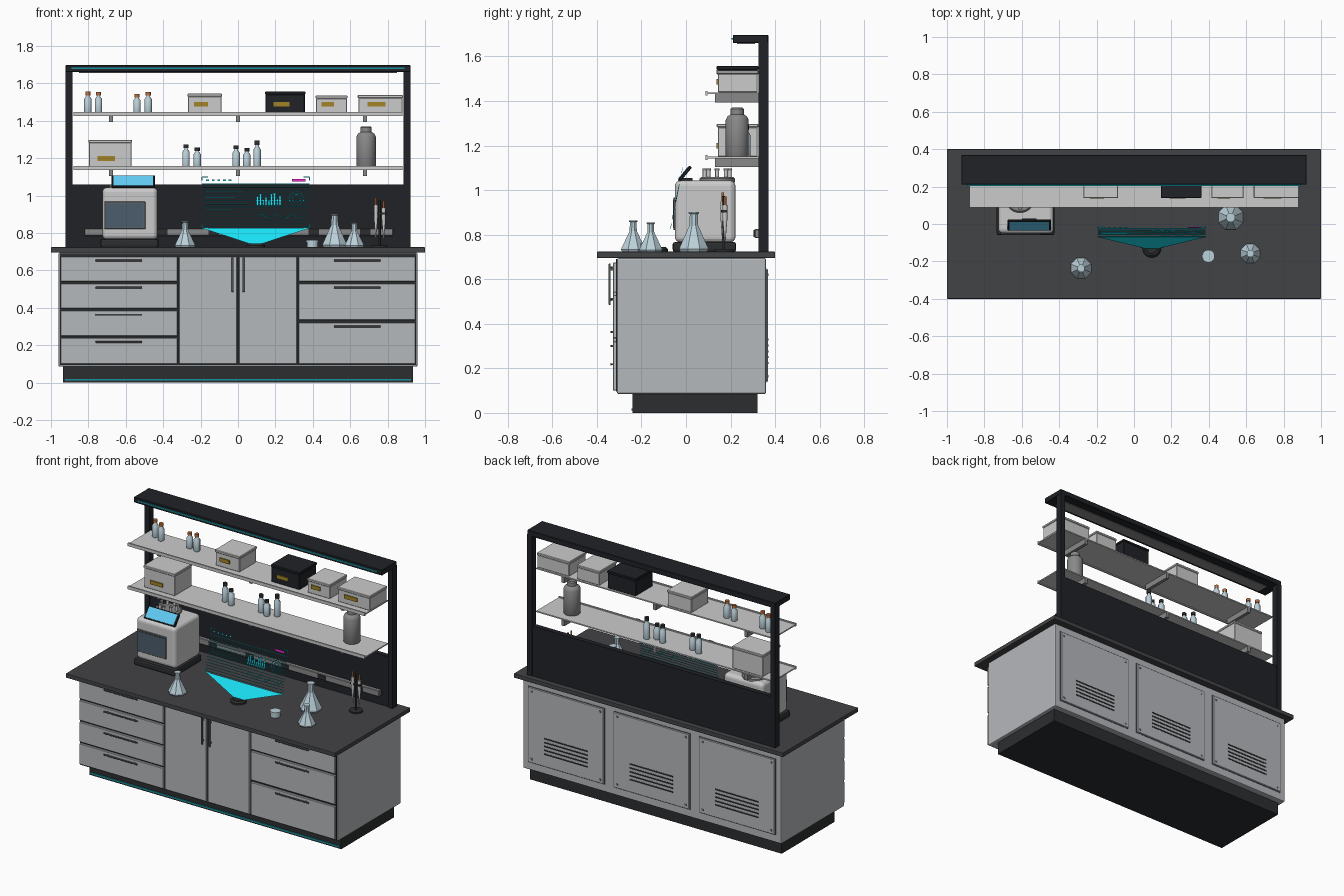
import bpy, bmesh, math
from mathutils import Vector, Matrix

if "Cube" in bpy.data.objects:
    bpy.data.objects.remove(bpy.data.objects["Cube"])


def mat(name, r, g, b):
    m = bpy.data.materials.new(name)
    m.diffuse_color = (r, g, b, 1)
    m.use_nodes = True
    m.node_tree.nodes["Principled BSDF"].inputs["Base Color"].default_value = m.diffuse_color
    return m


STEEL = mat("steel", .46, .48, .5)
COUNTER = mat("counter", .055, .056, .06)
BLACK = mat("black", .014, .016, .02)
DARK = mat("dark", .025, .027, .028)
TRIM = mat("handle_grey", .13, .135, .14)
WHITE = mat("white", .66, .67, .68)
GREY = mat("grey", .25, .25, .25)
GLASS = mat("glass", .5, .64, .7)
WINDOW = mat("window", .07, .11, .15)
CYAN = mat("cyan", .01, .75, .9)
SCREEN = mat("screen", .12, .6, .9)
TEAL = mat("teal", .01, .3, .36)
PINK = mat("magenta", .8, .02, .6)
GOLD = mat("gold", .36, .23, .02)
ORANGE = mat("orange", .5, .16, .05)


def finish(name, bm, m, bevel=0, segs=2):
    me = bpy.data.meshes.new(name)
    bmesh.ops.recalc_face_normals(bm, faces=bm.faces)
    bm.to_mesh(me)
    bm.free()
    o = bpy.data.objects.new(name, me)
    bpy.context.collection.objects.link(o)
    if m:
        me.materials.append(m)
    if bevel:
        b = o.modifiers.new("bevel", 'BEVEL')
        b.width, b.segments = bevel, segs
    return o


def boxes(name, dims, m=None, bevel=0, segs=2, xf=Matrix()):
    """One object from (x0,x1,y0,y1,z0,z1) boxes."""
    bm = bmesh.new()
    for x0, x1, y0, y1, z0, z1 in dims:
        mt = (xf @ Matrix.Translation(((x0+x1)/2, (y0+y1)/2, (z0+z1)/2))
              @ Matrix.Diagonal((x1-x0, y1-y0, z1-z0, 1)))
        bmesh.ops.create_cube(bm, size=1, matrix=mt)
    return finish(name, bm, m, bevel, segs)


def lathe(name, profile, spots, m=None, n=16, smooth=True):
    """Revolve (r,z) profile at every (x,y,z,height scale) spot."""
    bm = bmesh.new()
    for x, y, z, s in spots:
        rings = [[bm.verts.new((x + r*math.cos(2*math.pi*(i+.5)/n),
                                y + r*math.sin(2*math.pi*(i+.5)/n), z + h*s))
                  for i in range(n)] for r, h in profile]
        for a, b in zip(rings, rings[1:]):
            for i in range(n):
                bm.faces.new((a[i], a[(i+1) % n], b[(i+1) % n], b[i]))
        bm.faces.new(rings[0])
        bm.faces.new(rings[-1])
    o = finish(name, bm, m)
    if smooth:
        o.data.shade_smooth()
        bpy.context.view_layer.objects.active = o
        o.select_set(True)
        bpy.ops.object.shade_smooth_by_angle(angle=math.radians(40))
        o.select_set(False)
    return o


# Cabinet body, plinth and worktop
boxes("plinth", [(-.935, .935, -.24, .32, 0, .09)], DARK)
boxes("plinth_light", [(-.925, .925, -.245, -.24, .01, .02)], TEAL)
boxes("cabinet", [(-.96, .96, -.31, .36, .085, .695)], STEEL, .008)
boxes("front_gap_panel", [(-.952, .952, -.314, -.308, .095, .69)], DARK)
boxes("countertop", [(-1, 1, -.4, .4, .695, .724)], COUNTER, .004)

# Drawers and doors with bar handles
fronts, bars, posts = [], [], []
for cx, rows in ((-.637, ((.54, .675), (.395, .53), (.25, .385), (.1, .24))),
                 (.637, ((.54, .675), (.335, .53), (.1, .322)))):
    for z0, z1 in rows:
        fronts.append((cx-.313, cx+.313, -.328, -.312, z0, z1))
        h = z1 - .022
        bars.append((cx-.125, cx+.125, -.34, -.334, h-.005, h+.005))
        posts += [(cx+d-.004, cx+d+.004, -.335, -.327, h-.004, h+.004) for d in (-.1, .1)]
for s in (-1, 1):
    a, b = sorted((s*.005, s*.316))
    fronts.append((a, b, -.328, -.312, .1, .675))
    bars.append((s*.029-.006, s*.029+.006, -.347, -.338, .485, .67))
    posts += [(s*.029-.005, s*.029+.005, -.34, -.327, z-.005, z+.005) for z in (.51, .645)]
boxes("drawer_and_door_fronts", fronts, STEEL, .003, 1)
boxes("handles", bars, TRIM, .002, 1)
boxes("handle_posts", posts, TRIM)

# Rear service panels with vents and screws
panels, vents, screws, gaps = [], [], [], []
for cx in (-.635, 0, .635):
    gaps.append((cx-.284, cx+.284, .358, .362, .136, .649))
    panels.append((cx-.28, cx+.28, .36, .368, .14, .645))
    vents += [(cx-.16, cx+.16, .366, .37, .22+i*.026, .229+i*.026) for i in range(5)]
    screws += [(cx+dx-.006, cx+dx+.006, .366, .371, z-.006, z+.006)
               for dx in (-.255, .255) for z in (.165, .62)]
boxes("service_panel_gaps", gaps, TRIM)
boxes("service_panels", panels, STEEL, .003, 1)
boxes("vent_slots", vents, DARK)
boxes("panel_screws", screws, GREY)

# Back frame, canopy and lights
boxes("backsplash", [(-.89, .89, .332, .366, .72, 1.06)], BLACK)
boxes("frame_posts", [(s*.903-.018, s*.903+.018, .325, .37, .72, 1.67) for s in (-1, 1)], BLACK)
boxes("canopy", [(-.922, .922, .21, .37, 1.66, 1.697)], BLACK, .003, 1)
boxes("canopy_light", [(-.89, .89, .204, .211, 1.676, 1.684)], TEAL)
boxes("canopy_lamp", [(-.85, .85, .23, .31, 1.655, 1.661)], GREY)
boxes("power_rail", [(-.82, .83, .308, .334, .785, .825)], GREY, .003, 1)
boxes("power_sockets", [(x-.028, x+.028, .303, .31, .79, .82)
                        for x in (-.68, -.405, -.13, .13, .405, .68)], DARK)

# Shelves with lips and brackets
for label, z in (("lower", 1.136), ("upper", 1.425)):
    boxes(label + "_shelf", [(-.88, .88, .095, .332, z+.006, z+.014),
                             (-.88, .88, .087, .097, z, z+.021)], WHITE)
    boxes(label + "_shelf_brackets", [(x-.011, x+.011, .13, .335, z-.032, z+.006)
                                      for x in (-.68, 0, .68)], GREY)

# Storage boxes with lids and labels
LO, HI = 1.15, 1.439
crates = [("a", -.27, -.085, HI, 1.545, WHITE), ("b", .145, .36, HI, 1.557, BLACK),
          ("c", .415, .585, HI, 1.535, WHITE), ("d", .64, .882, HI, 1.538, WHITE),
          ("e", -.80, -.567, LO, 1.298, WHITE)]
tags = []
for n, a, b, z0, z1, m in crates:
    boxes("storage_box_" + n, [(a+.003, b-.003, .143, .322, z0, z1-.015),
                               (a, b, .138, .325, z1-.016, z1)], m, .003, 1)
    c, w = (a+b)/2 - .02, (b-a)*.2
    tags.append((c-w, c+w, .136, .145, z0+.036, z0+.061))
boxes("box_labels", tags, GOLD)

# Reagent bottles and caps
body = [(.022, 0), (.024, .004), (.024, .075), (.011, .09), (.011, .1)]
cap = [(.014, .094), (.014, .113)]
up = [(-.803, .27, HI, 1.03), (-.746, .25, HI, 1.01), (-.54, .26, HI, .92), (-.48, .25, HI, 1.01)]
low = [(-.278, .26, LO, 1.1), (-.218, .24, LO, .95), (-.01, .26, LO, 1.05),
       (.047, .24, LO, .92), (.102, .27, LO, 1.27)]
lathe("bottles", [(r*.85, h) for r, h in body], up + low, GLASS, 12)
lathe("orange_caps", cap, up, ORANGE, 12)
lathe("dark_caps", cap, low, DARK, 12)
lathe("large_canister", [(.048, 0), (.052, .006), (.052, .165), (.045, .18), (.03, .19),
                         (.03, .215), (.024, .22)], [(.685, .23, LO, 1)], GREY, 24)

# Analyser: base, shell, window, screen and sample carousel
boxes("analyser_base", [(-.735, -.425, -.06, .225, .722, .768)], DARK, .012)
boxes("analyser_body", [(-.725, -.43, -.05, .222, .765, 1.043)], WHITE, .025, 4)
boxes("analyser_window_frame", [(-.715, -.495, -.056, -.045, .82, .968)], TRIM, .003, 1)
boxes("analyser_window", [(-.705, -.505, -.059, -.05, .83, .958)], WINDOW)
tilt = Matrix.Translation((-.56, -.006, 1.074)) @ Matrix.Rotation(-.69, 4, 'X')
boxes("touchscreen_case", [(-.115, .115, -.006, .008, -.042, .042)], BLACK, .003, 1, tilt)
boxes("touchscreen", [(-.105, .105, -.009, -.005, -.035, .035)], SCREEN, xf=tilt)
boxes("touchscreen_foot", [(-.6, -.52, -.03, .03, 1.038, 1.055)], DARK)
cx, cy = -.61, .14
lathe("sample_carousel", [(.08, 1.035), (.08, 1.052), (.072, 1.06)], [(cx, cy, 0, 1)], GREY, 24)
ring = [(cx+.056*math.cos(i*math.pi/4), cy+.056*math.sin(i*math.pi/4), 1.055, 1) for i in range(8)]
lathe("sample_tubes", [(.009, 0), (.009, .035)], ring, WHITE, 10)
lathe("sample_tube_caps", [(.011, .033), (.011, .043)], ring, GREY, 10)

# Faceted flasks and small dish
flask = [(.92, 0), (1, .06), (.95, .12), (.3, .66), (.27, .95), (.36, .96), (.36, 1)]
for n, x, y, r, h in (("left", -.283, -.237, .059, .14), ("tall", .517, .035, .071, .178),
                      ("right", .622, -.158, .056, .131)):
    lathe("flask_" + n, [(a*r, b*h) for a, b in flask], [(x, y, .724, 1)], GLASS, 8, False)
lathe("sample_dish", [(.03, 0), (.03, .026), (.034, .026), (.034, .038)],
      [(.398, -.172, .724, 1)], GLASS, 16)

# Pipette stand
lathe("pipette_stand", [(.042, 0), (.042, .009), (.006, .01), (.006, .25)],
      [(.758, .17, .724, 1)], DARK, 20)
boxes("pipette_holder", [(.722, .794, .158, .182, .9, .91)], DARK)
pip = [(.737, .165, .724, 1), (.779, .175, .724, .93)]
lathe("pipettes", [(.003, .05), (.007, .11), (.011, .16), (.011, .225)], pip, WHITE, 10)
lathe("pipette_plungers", [(.006, .224), (.006, .265)], pip, ORANGE, 10)

# Hologram projector and beam
lathe("projector", [(.05, 0), (.05, .01), (.04, .02), (.03, .02), (.028, .016)],
      [(.095, -.13, .724, 1)], DARK, 24)
bm = bmesh.new()
bm.faces.new([bm.verts.new(p) for p in ((-.193, -.07, .826), (.055, -.13, .745),
                                        (.135, -.13, .745), (.383, -.07, .826))])
finish("projection_beam", bm, CYAN)

# Hologram display: everything lies on one tilted plane, u right and v up
holo = Matrix.Translation((.095, -.07, .826)) @ Matrix.Rotation(-.197, 4, 'X')


def strip(u0, u1, v0, v1):
    return (u0, u1, -.001, .001, v0, v1)


boxes("holo_scan_lines", [strip(-.288, .288, v-.0016, v+.0016)
                          for v in [.008+i*.0178 for i in range(13)]], TEAL, xf=holo)
ui = [strip(-.288, .288, .238, .242)]
for s in (-1, 1):
    for v in (.002, .279):
        a, b = sorted((s*.288, s*.255))
        ui.append(strip(a, b, v-.002, v+.002))
        dv = .02 if v < .1 else -.02
        ui.append(strip(s*.287-.002, s*.287+.002, min(v, v+dv), max(v, v+dv)))
ui += [strip(-.265+i*.03, -.25+i*.03, .256, .266) for i in range(5)]
ui += [strip(-.27, -.27+w, v, v+.005) for w, v in ((.2, .2), (.16, .165), (.22, .13), (.14, .095))]
ui += [strip(i*.015+.005, i*.015+.015, .122, .122+h)
       for i, h in enumerate((.05, .065, .035, .048, .03, .06, .068, .04, .055))]
boxes("holo_interface", ui, CYAN, xf=holo)
boxes("holo_alert", [strip(.195, .265, .254, .268)], PINK, xf=holo)


def trace(name, pts, cyclic=False):
    cu = bpy.data.curves.new(name, 'CURVE')
    cu.dimensions, cu.bevel_depth, cu.bevel_resolution = '3D', .0022, 0
    sp = cu.splines.new('POLY')
    sp.points.add(len(pts)-1)
    for p, (u, v) in zip(sp.points, pts):
        p.co = (*(holo @ Vector((u, 0, v))), 1)
    sp.use_cyclic_u = cyclic
    o = bpy.data.objects.new(name, cu)
    bpy.context.collection.objects.link(o)
    cu.materials.append(CYAN)


trace("holo_wave", [(.01+i*.0065, .062+.014*math.sin(i*.5)) for i in range(41)])
for r in (.022, .038):
    trace("holo_dial", [(.218+r*math.cos(i*math.pi/12), .16+r*math.sin(i*math.pi/12))
                        for i in range(24)], True)
